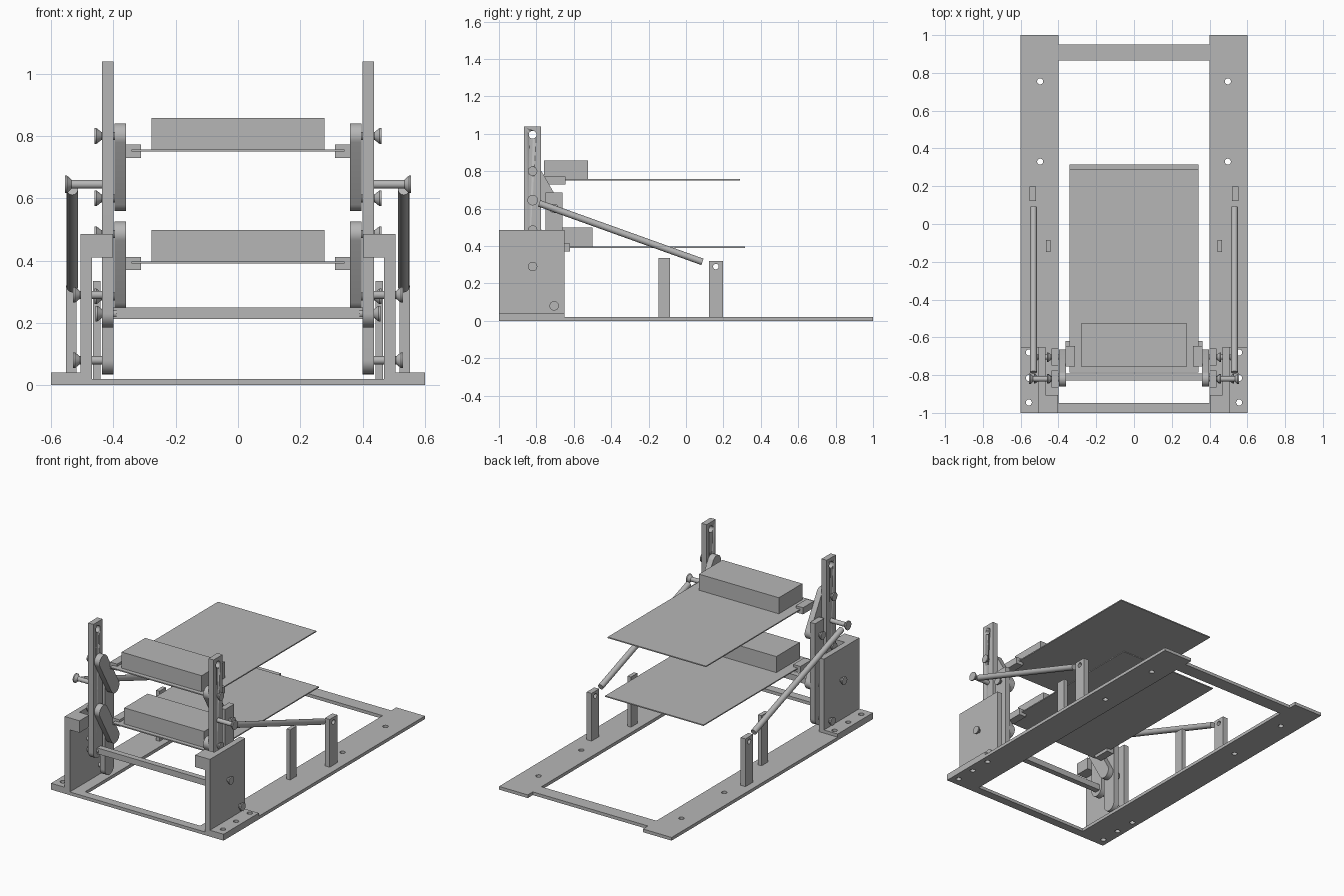
import bpy, bmesh, math
from mathutils import Vector

cube = bpy.data.objects.get("Cube")
if cube:
    bpy.data.objects.remove(cube, do_unlink=True)

grey = bpy.data.materials.new("plain grey")
GREY = (0.47, 0.47, 0.47, 1)
grey.diffuse_color = GREY
grey.use_nodes = True
grey.node_tree.nodes["Principled BSDF"].inputs["Base Color"].default_value = GREY


def finish(name, bm):
    bmesh.ops.recalc_face_normals(bm, faces=bm.faces)
    mesh = bpy.data.meshes.new(name)
    bm.to_mesh(mesh)
    bm.free()
    mesh.materials.append(grey)
    ob = bpy.data.objects.new(name, mesh)
    bpy.context.collection.objects.link(ob)
    return ob


def activate(ob):
    bpy.ops.object.select_all(action='DESELECT')
    ob.select_set(True)
    bpy.context.view_layer.objects.active = ob


def smooth(ob):
    activate(ob)
    bpy.ops.object.shade_smooth_by_angle(angle=math.radians(35))
    return ob


def box(name, xs, ys, zs):
    """Box between two limits on each axis."""
    bm = bmesh.new()
    bmesh.ops.create_cube(bm, size=1)
    for v in bm.verts:
        v.co = [sum(lim) / 2 + c * (lim[1] - lim[0]) for c, lim in zip(v.co, (xs, ys, zs))]
    return finish(name, bm)


def turned(name, start, direction, profile, segments=24):
    """Solid of revolution; profile is (distance along the axis, radius)."""
    bm = bmesh.new()
    turn = Vector(direction).to_track_quat('Z', 'Y')
    rings = []
    for dist, r in profile:
        angles = [math.tau * i / segments for i in range(segments)]
        rings.append([bm.verts.new(Vector(start) + turn @ Vector((r * math.cos(a), r * math.sin(a), dist)))
                      for a in angles])
    for a, b in zip(rings, rings[1:]):
        for i in range(segments):
            j = (i + 1) % segments
            bm.faces.new((a[i], a[j], b[j], b[i]))
    bm.faces.new(rings[0])
    bm.faces.new(rings[-1])
    return smooth(finish(name, bm))


def link(name, xs, low, high, r, flat_top=False):
    """Bar in the y-z plane with rounded ends, or with a square upper end."""
    low, high = Vector(low), Vector(high)
    along = (high - low).normalized()
    side = Vector((along.y, -along.x))
    arc = [math.pi * i / 16 for i in range(17)]
    outline = [low - r * math.cos(a) * side - r * math.sin(a) * along for a in arc]
    if flat_top:
        outline += [high + r * side, high - r * side]
    else:
        outline += [high + r * math.cos(a) * side + r * math.sin(a) * along for a in arc]
    bm = bmesh.new()
    face = bm.faces.new([bm.verts.new((xs[0], p.x, p.y)) for p in outline])
    out = bmesh.ops.extrude_face_region(bm, geom=[face])
    moved = [g for g in out["geom"] if isinstance(g, bmesh.types.BMVert)]
    bmesh.ops.translate(bm, verts=moved, vec=(xs[1] - xs[0], 0, 0))
    return smooth(finish(name, bm))


def drill(ob, centre, direction, r):
    """Round hole right through a part."""
    start = Vector(centre) - Vector(direction) * 0.1
    cutter = turned("hole_cutter", start, direction, [(0, r), (0.2, r)])
    cutter.hide_render = True
    mod = ob.modifiers.new("hole", 'BOOLEAN')
    mod.operation = 'DIFFERENCE'
    mod.solver = 'EXACT'
    mod.object = cutter
    activate(ob)
    bpy.ops.object.modifier_apply(modifier=mod.name)
    bpy.data.objects.remove(cutter, do_unlink=True)


def bolt(name, s, inner, outer, y, z, r=0.013, head=0.025):
    """Sideways pin with a flared head on its outer end."""
    n = outer - inner
    turned(name, (s * inner, y, z), (s, 0, 0),
           [(0, r), (n - 0.022, r), (n - 0.007, head), (n, head)])


FRONT_Y, REAR_Y = -0.82, -0.705
UP, OUT = (0, 0, 1), (1, 0, 0)

# Parts that repeat on both sides
for s, label in ((1, "left"), (-1, "right")):
    def span(a, b):
        return tuple(sorted((s * a, s * b)))

    # Base rail and bracket foot, drilled for fixings
    rail = box(label + "_base_rail", span(0.4, 0.6), (-1, 1), (0, 0.02))
    foot = box(label + "_bracket_foot", span(0.505, 0.6), (-1, -0.65), (0.02, 0.04))
    for y in (0.33, 0.755):
        drill(rail, (s * 0.497, y, 0.01), UP, 0.016)
    for y in (-0.945, -0.815, -0.68):
        drill(rail, (s * 0.557, y, 0.01), UP, 0.016)
        drill(foot, (s * 0.557, y, 0.03), UP, 0.016)

    # Bracket wall with its stop block
    box(label + "_bracket_wall", span(0.469, 0.505), (-1, -0.65), (0.02, 0.485))
    box(label + "_stop_block", span(0.402, 0.469), (-1, -0.905), (0.41, 0.485))

    # Tall and short uprights
    tall = link(label + "_front_upright", span(0.4, 0.436), (FRONT_Y, 0.23), (FRONT_Y, 1.04), 0.045, True)
    drill(tall, (s * 0.418, FRONT_Y, 0.995), OUT, 0.021)
    link(label + "_rear_upright", span(0.4, 0.436), (REAR_Y, 0.08), (REAR_Y, 0.685), 0.045, True)

    # Tilted cranks, their pivots and the tray mounts
    for level, z, shift in (("upper", 0.8, 0), ("lower", 0.485, 0.025)):
        name = label + "_" + level
        link(name + "_crank", span(0.36, 0.396), (REAR_Y, z - 0.2), (FRONT_Y, z), 0.041)
        bolt(name + "_front_pivot", s, 0.37, 0.461, FRONT_Y, z)
        bolt(name + "_rear_pivot", s, 0.37, 0.461, REAR_Y, z - 0.2)
        tray_z = 0.75 if level == "upper" else 0.39
        box(name + "_tray_mount", span(0.312, 0.362), (-0.755 + shift, -0.645 + shift),
            (tray_z - 0.02, tray_z + 0.022))

    # Wall pivots and the crossbar bolt
    bolt(label + "_front_wall_pivot", s, 0.405, 0.53, FRONT_Y, 0.29)
    bolt(label + "_rear_wall_pivot", s, 0.405, 0.53, REAR_Y, 0.08)
    bolt(label + "_crossbar_bolt", s, 0.39, 0.458, FRONT_Y, 0.23)

    # Strut with its pin and posts
    bolt(label + "_strut_pin", s, 0.405, 0.556, FRONT_Y, 0.645, 0.014, 0.028)
    top, end = Vector((s * 0.532, -0.785, 0.628)), Vector((s * 0.532, 0.088, 0.315))
    turned(label + "_strut", top, end - top, [(0, 0.018), ((end - top).length, 0.018)])
    post = box(label + "_strut_post", span(0.518, 0.552), (0.122, 0.198), (0.02, 0.32))
    drill(post, (s * 0.535, 0.16, 0.29), OUT, 0.015)
    box(label + "_stop_post", span(0.442, 0.466), (-0.148, -0.085), (0.02, 0.335))

# Crosspieces
box("front_base_bar", (-0.4, 0.4), (-1, -0.947), (0, 0.02))
box("rear_base_bar", (-0.4, 0.4), (0.865, 0.95), (0, 0.02))
box("crossbar", (-0.4, 0.4), (-0.828, -0.792), (0.213, 0.25))

# Trays with their blocks
for level, z, shift in (("upper", 0.75, 0), ("lower", 0.39, 0.025)):
    box(level + "_tray", (-0.342, 0.342), (-0.785 + shift, 0.29 + shift), (z, z + 0.007))
    box(level + "_block", (-0.278, 0.278), (-0.758 + shift, -0.525 + shift), (z + 0.007, z + 0.108))
